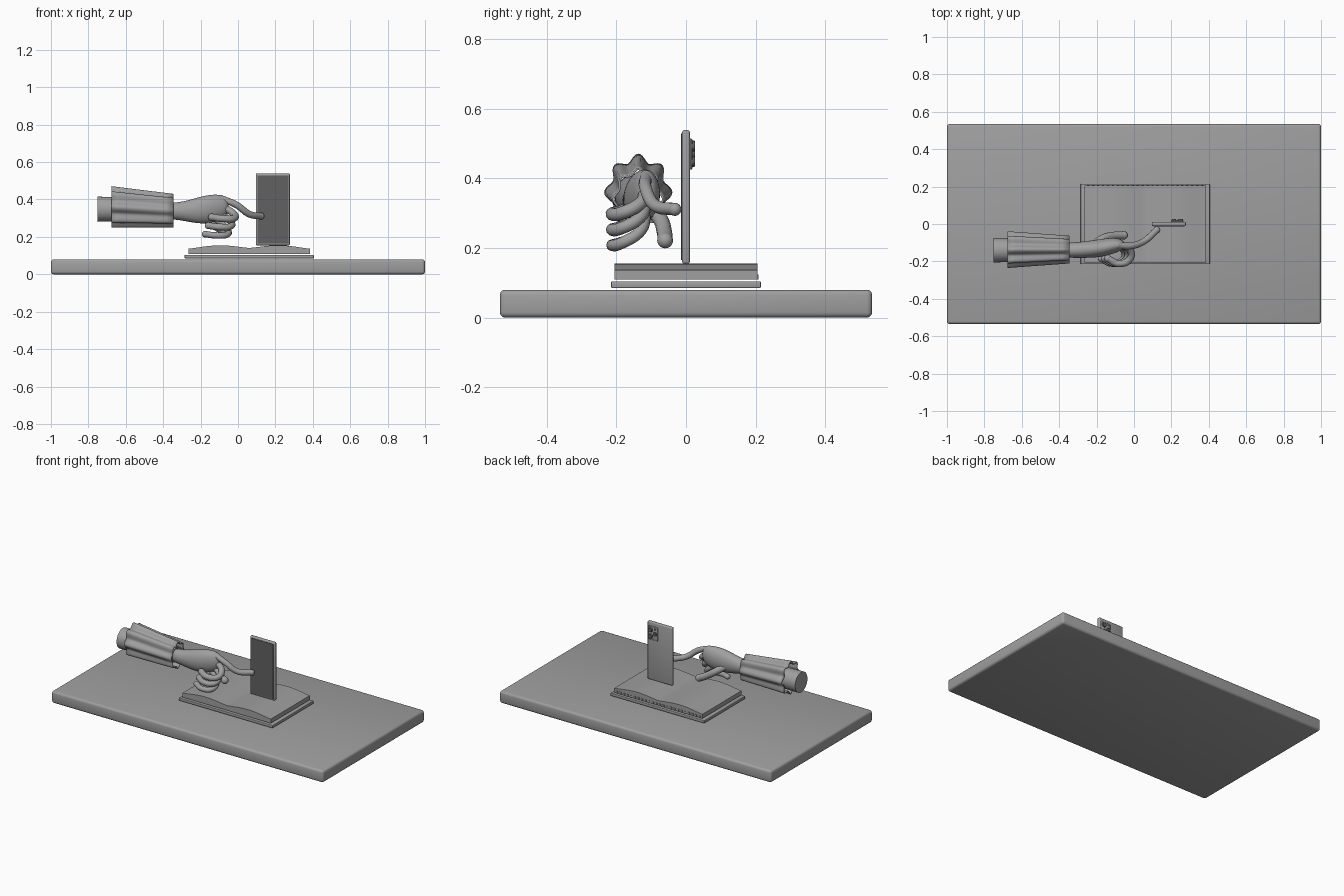
import bpy, bmesh, math
from mathutils import Vector

if "Cube" in bpy.data.objects:
    bpy.data.objects.remove(bpy.data.objects["Cube"], do_unlink=True)


def material(name, value):
    m = bpy.data.materials.new(name)
    m.use_nodes = True
    colour = (value, value, value, 1)
    m.diffuse_color = colour
    m.node_tree.nodes["Principled BSDF"].inputs["Base Color"].default_value = colour
    return m


GREY = material("plain_grey", 0.35)
DARK = material("dark_screen", 0.12)


def smooth(ob, angle=40):
    bpy.ops.object.select_all(action='DESELECT')
    ob.select_set(True)
    bpy.context.view_layer.objects.active = ob
    bpy.ops.object.shade_smooth_by_angle(angle=math.radians(angle))


def add_mesh(name, bm, mat=GREY):
    bmesh.ops.recalc_face_normals(bm, faces=bm.faces)
    me = bpy.data.meshes.new(name)
    bm.to_mesh(me)
    bm.free()
    me.materials.append(mat)
    ob = bpy.data.objects.new(name, me)
    bpy.context.collection.objects.link(ob)
    smooth(ob)
    return ob


def box(name, lo, hi, bevel=0, mat=GREY, segments=3):
    lo, hi = Vector(lo), Vector(hi)
    bm = bmesh.new()
    bmesh.ops.create_cube(bm, size=1)
    for v in bm.verts:
        v.co = (lo + hi) / 2 + v.co * (hi - lo)
    if bevel:
        bmesh.ops.bevel(bm, geom=bm.edges[:], offset=bevel, segments=segments,
                        profile=0.5, affect='EDGES')
    return add_mesh(name, bm, mat)


def loft(name, rings, cap=True):
    """Join equal rings of points into a skin."""
    bm = bmesh.new()
    loops = [[bm.verts.new(p) for p in ring] for ring in rings]
    n = len(loops[0])
    for a, b in zip(loops, loops[1:]):
        for i in range(n):
            j = (i + 1) % n
            bm.faces.new((a[i], a[j], b[j], b[i]))
    if cap:
        bm.faces.new(loops[0])
        bm.faces.new(loops[-1])
    return add_mesh(name, bm)


def oval(x, y, z, ry, rz, lobes=0, depth=0, n=32):
    ring = []
    for i in range(n):
        a = math.tau * i / n
        k = 1 + depth * (math.cos(lobes * a) - 1)
        ring.append((x, y + ry * k * math.sin(a), z + rz * k * math.cos(a)))
    return ring


def ball(name, centre, radius):
    bm = bmesh.new()
    bmesh.ops.create_uvsphere(bm, u_segments=16, v_segments=10, radius=radius)
    bmesh.ops.translate(bm, vec=centre, verts=bm.verts)
    return add_mesh(name, bm)


def digit(name, points, radius):
    """Round tube through the points, with a ball at each end."""
    cu = bpy.data.curves.new(name, 'CURVE')
    cu.dimensions = '3D'
    cu.bevel_depth = radius
    cu.bevel_resolution = 4
    cu.resolution_u = 8
    sp = cu.splines.new('BEZIER')
    sp.bezier_points.add(len(points) - 1)
    for bp, p in zip(sp.bezier_points, points):
        bp.co = p
        bp.handle_left_type = bp.handle_right_type = 'AUTO'
    cu.materials.append(GREY)
    ob = bpy.data.objects.new(name, cu)
    bpy.context.collection.objects.link(ob)
    bpy.ops.object.select_all(action='DESELECT')
    ob.select_set(True)
    bpy.context.view_layer.objects.active = ob
    bpy.ops.object.convert(target='MESH')
    smooth(bpy.context.view_layer.objects.active, 60)
    ball(name + "_tip", points[-1], radius * 1.04)
    ball(name + "_knuckle", points[0], radius * 1.04)


# Table slab
box("table_slab", (-1, -0.535, 0), (1, 0.535, 0.08), 0.015)

# Open book: cover board and waved page block
box("book_cover", (-0.285, -0.215, 0.085), (0.405, 0.215, 0.104), 0.003)
x0, x1, steps = -0.265, 0.385, 40
rings = []
for i in range(steps + 1):
    t = i / steps
    x = x0 + (x1 - x0) * t
    top = 0.137 + 0.015 * abs(math.sin(math.tau * t)) ** 1.3 + 0.004 * math.sin(math.pi * t)
    rings.append([(x, -0.205, 0.109), (x, 0.205, 0.109), (x, 0.205, top), (x, -0.205, top)])
loft("book_pages", rings)

# Stitches along the back of the page block
bm = bmesh.new()
for i in range(24):
    made = bmesh.ops.create_cube(bm, size=1)["verts"]
    for v in made:
        v.co = (x0 + 0.02 + 0.0265 * i + v.co.x * 0.012,
                0.206 + v.co.y * 0.006, 0.117 + v.co.z * 0.014)
add_mesh("book_stitches", bm)

# Standing phone
box("phone_body", (0.095, -0.011, 0.155), (0.277, 0.011, 0.539), 0.006)
box("phone_screen", (0.103, -0.014, 0.165), (0.269, -0.010, 0.529), 0, DARK)
box("phone_camera_plate", (0.197, 0.010, 0.425), (0.266, 0.018, 0.515), 0.004)
for cx, cz, r in ((0.248, 0.492, 0.016), (0.248, 0.448, 0.016),
                  (0.214, 0.470, 0.013), (0.214, 0.503, 0.006)):
    bm = bmesh.new()
    bmesh.ops.create_cone(bm, cap_ends=True, segments=20, radius1=r, radius2=r * 0.85, depth=0.009)
    for v in bm.verts:
        v.co = (cx + v.co.x, 0.0215 + v.co.z, cz + v.co.y)
    add_mesh("phone_lens", bm, DARK if r > 0.01 else GREY)

# Arm, cut flat at the far end
loft("arm", [oval(-0.75, -0.14, 0.348, 0.065, 0.067),
             oval(-0.60, -0.14, 0.348, 0.063, 0.065),
             oval(-0.36, -0.14, 0.338, 0.042, 0.046)])

# Flared sleeve with folds, open at both ends
rings = []
for i in range(9):
    t = i / 8
    rings.append(oval(-0.675 + 0.33 * t, -0.137, 0.36 - 0.02 * t,
                      0.098 - 0.024 * t, 0.111 - 0.021 * t, 8, 0.10 - 0.02 * t, 96))
sleeve = loft("sleeve", rings, cap=False)
shell = sleeve.modifiers.new("thickness", 'SOLIDIFY')
shell.thickness = 0.006
shell.offset = -1

# Palm
palm = loft("palm", [oval(*s, n=16) for s in (
    (-0.38, -0.14, 0.338, 0.040, 0.045),
    (-0.32, -0.14, 0.338, 0.042, 0.047),
    (-0.26, -0.137, 0.338, 0.045, 0.060),
    (-0.18, -0.13, 0.345, 0.050, 0.079),
    (-0.11, -0.115, 0.356, 0.044, 0.074),
    (-0.07, -0.112, 0.362, 0.032, 0.058),
    (-0.05, -0.112, 0.364, 0.016, 0.035))])
palm.modifiers.new("rounding", 'SUBSURF').levels = 2
palm.modifiers["rounding"].render_levels = 2

# Pointing finger touching the screen
digit("index_finger", [(-0.09, -0.115, 0.405), (-0.01, -0.116, 0.372),
                       (0.060, -0.088, 0.322), (0.122, -0.032, 0.311)], 0.018)

# Three curled fingers, each lower than the last
for i, name in enumerate(("middle_finger", "ring_finger", "little_finger")):
    back = 0.018 * i
    digit(name, [(-0.09 - back, -0.115, 0.365 - 0.032 * i),
                 (-0.025 - back, -0.135, 0.325 - 0.040 * i),
                 (-0.020 - back, -0.185, 0.300 - 0.043 * i),
                 (-0.080 - back, -0.212, 0.298 - 0.045 * i),
                 (-0.140 - back, -0.185, 0.305 - 0.045 * i)], 0.019 - 0.001 * i)

# Thumb
digit("thumb", [(-0.22, -0.115, 0.325), (-0.16, -0.075, 0.285),
                (-0.10, -0.062, 0.245), (-0.055, -0.060, 0.222)], 0.022)
